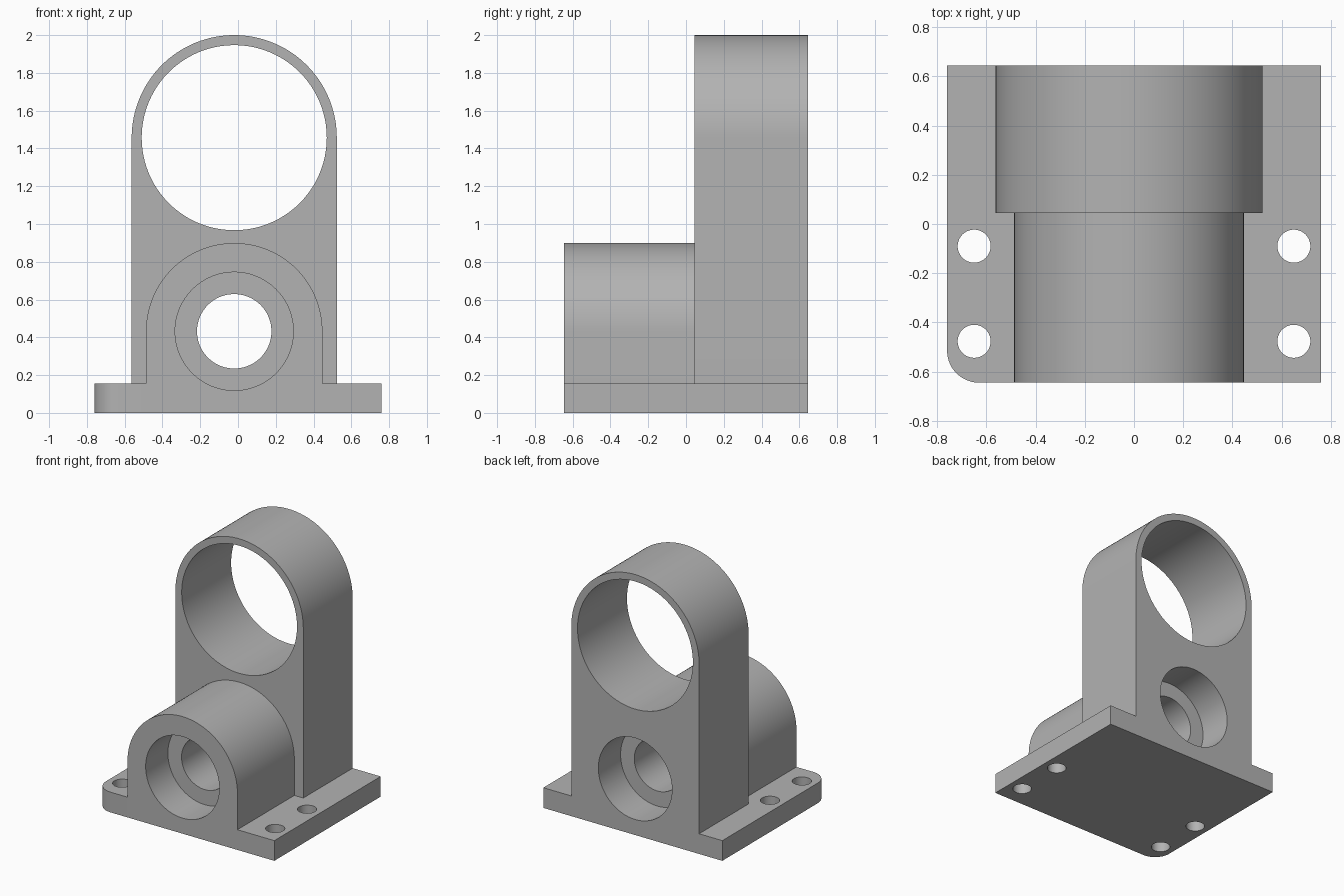
import bpy, bmesh, math
from mathutils import Matrix

cube = bpy.data.objects.get("Cube")
if cube:
    bpy.data.objects.remove(cube, do_unlink=True)

# Main dimensions
HALF_W, HALF_D, BASE_H = 0.76, 0.645, 0.155
CX = -0.02                      # axis of tower and boss
TOWER_Z, TOWER_R, TOWER_FRONT = 1.457, 0.543, 0.045
BOSS_Z, BOSS_R = 0.432, 0.467
CORNER_R = 0.13

grey = bpy.data.materials.new("cast grey")
grey.use_nodes = True
colour = (0.45, 0.45, 0.45, 1)
grey.diffuse_color = colour
grey.node_tree.nodes["Principled BSDF"].inputs["Base Color"].default_value = colour


def arc(cx, cy, r, start, end, steps):
    """Points along an arc, angles in degrees."""
    angles = [math.radians(start + (end - start) * i / steps) for i in range(steps + 1)]
    return [(cx + r * math.cos(a), cy + r * math.sin(a)) for a in angles]


def prism(name, points, placed, shift):
    """Extrude a closed outline between the two positions given by shift."""
    bm = bmesh.new()
    face = bm.faces.new([bm.verts.new(placed(u, v, shift[0])) for u, v in points])
    new = bmesh.ops.extrude_face_region(bm, geom=[face])["geom"]
    for v in new:
        if isinstance(v, bmesh.types.BMVert):
            u = placed(0, 0, shift[1])
            w = placed(0, 0, shift[0])
            v.co.x += u[0] - w[0]
            v.co.y += u[1] - w[1]
            v.co.z += u[2] - w[2]
    bmesh.ops.recalc_face_normals(bm, faces=bm.faces)
    mesh = bpy.data.meshes.new(name)
    bm.to_mesh(mesh)
    bm.free()
    mesh.materials.append(grey)
    obj = bpy.data.objects.new(name, mesh)
    bpy.context.collection.objects.link(obj)
    return obj


def upright(u, v, d):
    return (u, d, v)


def level(u, v, d):
    return (u, v, d)


def arch(name, z, r, y0, y1):
    """Round-topped block standing on the ground."""
    outline = [(CX - r, 0), (CX + r, 0)] + arc(CX, z, r, 0, 180, 64)
    return prism(name, outline, upright, (y0, y1))


def cylinder(name, u, v, r, placed, d0, d1):
    return prism(name, arc(u, v, r, 0, 360, 96)[:-1], placed, (d0, d1))


def combine(target, other, operation):
    """Apply a boolean and discard the helper."""
    mod = target.modifiers.new("join", 'BOOLEAN')
    mod.operation, mod.solver, mod.object = operation, 'EXACT', other
    bpy.context.view_layer.update()
    graph = bpy.context.evaluated_depsgraph_get()
    mesh = bpy.data.meshes.new_from_object(target.evaluated_get(graph))
    target.modifiers.clear()
    target.data = mesh
    bpy.data.objects.remove(other, do_unlink=True)


# Base plate with one rounded front corner
plate = arc(-HALF_W + CORNER_R, -HALF_D + CORNER_R, CORNER_R, 180, 270, 20)
plate += [(HALF_W, -HALF_D), (HALF_W, HALF_D), (-HALF_W, HALF_D)]
bracket = prism("bearing_bracket", plate, level, (0, BASE_H))

# Tall tower at the back and low boss at the front
combine(bracket, arch("tower", TOWER_Z, TOWER_R, TOWER_FRONT, HALF_D), 'UNION')
combine(bracket, arch("boss", BOSS_Z, BOSS_R, -HALF_D, TOWER_FRONT + 0.1), 'UNION')

# Large bore, stepped lower bore with a recess at each end
bores = [
    (TOWER_Z, 0.49, -0.1, 0.8),
    (BOSS_Z, 0.197, -0.8, 0.8),
    (BOSS_Z, 0.313, -0.8, -HALF_D + 0.27),
    (BOSS_Z, 0.313, HALF_D - 0.27, 0.8),
]
for z, r, y0, y1 in bores:
    combine(bracket, cylinder("bore", CX, z, r, upright, y0, y1), 'DIFFERENCE')

# Bolt holes
for x in (-0.65, 0.65):
    for y in (-0.09, -0.477):
        combine(bracket, cylinder("bolt_hole", x, y, 0.067, level, -0.1, 0.3), 'DIFFERENCE')

# Clean material and smooth the round surfaces
bracket.data.materials.clear()
bracket.data.materials.append(grey)
for p in bracket.data.polygons:
    p.material_index = 0
for o in bpy.context.selected_objects:
    o.select_set(False)
bracket.select_set(True)
bpy.context.view_layer.objects.active = bracket
bpy.ops.object.shade_smooth_by_angle(angle=math.radians(30))
